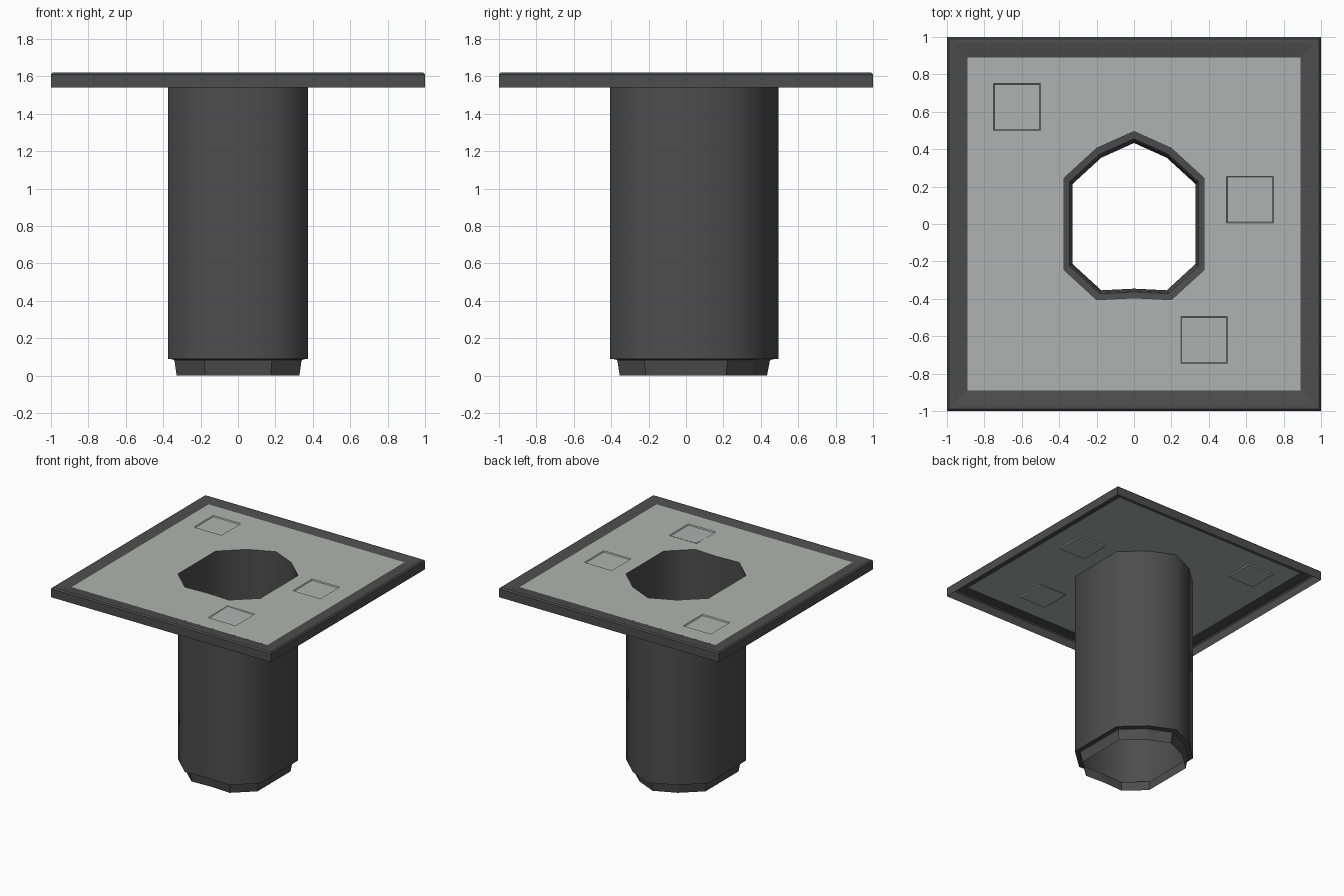
import bpy, bmesh, math

if "Cube" in bpy.data.objects:
    bpy.data.objects.remove(bpy.data.objects["Cube"])


def material(name, rgb):
    m = bpy.data.materials.new(name)
    m.diffuse_color = (*rgb, 1)
    m.use_nodes = True
    m.node_tree.nodes["Principled BSDF"].inputs["Base Color"].default_value = m.diffuse_color
    return m


DARK = material("dark grey metal", (0.075, 0.075, 0.075))
PALE = material("pale grey panel", (0.42, 0.455, 0.44))


def finish(name, bm, mat, smooth=None):
    me = bpy.data.meshes.new(name)
    bm.to_mesh(me)
    bm.free()
    ob = bpy.data.objects.new(name, me)
    bpy.context.collection.objects.link(ob)
    me.materials.append(mat)
    if smooth:
        bpy.context.view_layer.objects.active = ob
        ob.select_set(True)
        bpy.ops.object.shade_smooth_by_angle(angle=math.radians(smooth))
        ob.select_set(False)
    return ob


def skin(name, rings, mat, smooth=None):
    """Join closed rings of points into an open shell."""
    bm = bmesh.new()
    loops = [[bm.verts.new(p) for p in r] for r in rings]
    for a, b in zip(loops, loops[1:]):
        n = len(a)
        for i in range(n):
            j = (i + 1) % n
            bm.faces.new((a[i], a[j], b[j], b[i]))
    return finish(name, bm, mat, smooth)


def square(h, z, cx=0, cy=0):
    return [(cx + sx * h, cy + sy * h, z)
            for sx, sy in ((-1, -1), (1, -1), (1, 1), (-1, 1))]


# Shaft cross-section: half outline mirrored in x (counter-clockwise)
half = [(0.2, -0.405), (0.375, -0.245), (0.375, 0.245), (0.2, 0.405)]
outline = ([(0, -0.395)] + half + [(0, 0.495)] +
           [(-x, y) for x, y in reversed(half)])


def section(s, z):
    return [(x * s, y * s, z) for x, y in outline]


TOP = 1.61

# Hollow shaft and stepped lip at its foot
skin("shaft", [section(1, 0.09), section(1, TOP)], DARK, 50)
skin("foot_lip", [section(0.875, 0), section(0.905, 0.078),
                  section(0.92, 0.086), section(1, 0.09)], DARK)

# Square rim around the top plate
skin("plate_rim", [square(1, 1.54), square(1, 1.61), square(0.99, 1.62),
                   square(0.965, 1.62), square(0.885, TOP - 0.003)], DARK)

# Top panel with the shaft opening and three tile recesses
tiles = [(-0.625, 0.625), (0.62, 0.13), (0.375, -0.62)]
bm = bmesh.new()
holes = [square(0.125, TOP, x, y) for x, y in tiles]
for ring in [square(0.89, TOP), section(1, TOP)] + holes:
    vs = [bm.verts.new(p) for p in ring]
    for i in range(len(vs)):
        bm.edges.new((vs[i - 1], vs[i]))
bmesh.ops.triangle_fill(bm, use_beauty=True, edges=bm.edges[:],
                        normal=(0, 0, 1))
for f in bm.faces:
    f.normal_update()
    if f.normal.z < 0:
        f.normal_flip()
finish("top_panel", bm, PALE)

# Slightly sunken tiles; the last one tilts, meeting the panel at one corner
for k, (x, y) in enumerate(tiles):
    bm = bmesh.new()
    top = [bm.verts.new(p) for p in square(0.125, TOP, x, y)]
    low = [bm.verts.new(p) for p in square(0.12, TOP - 0.008, x, y)]
    if k == 2:
        low[3].co.z = TOP - 0.0005
    for i in range(4):
        j = (i + 1) % 4
        bm.faces.new((top[i], top[j], low[j], low[i]))
    bm.faces.new(low)
    bmesh.ops.recalc_face_normals(bm, faces=bm.faces[:])
    bm.faces.ensure_lookup_table()
    if bm.faces[4].normal.z < 0:
        bmesh.ops.reverse_faces(bm, faces=bm.faces[:])
    finish("panel_tile_%d" % (k + 1), bm, PALE)
